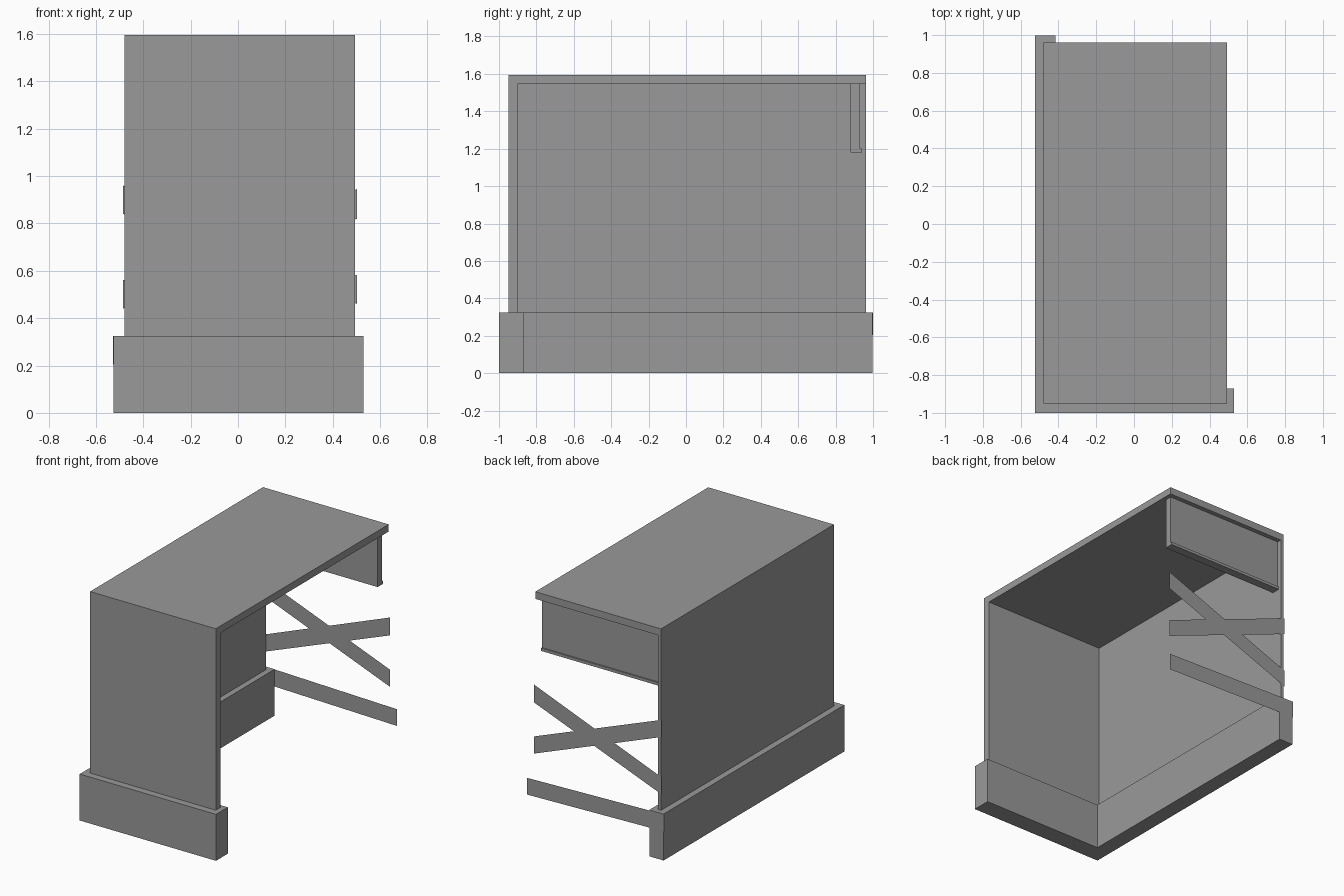
import bpy

cube = bpy.data.objects.get("Cube")
if cube:
    bpy.data.objects.remove(cube, do_unlink=True)

grey = bpy.data.materials.new("plain_grey")
grey.use_nodes = True
colour = (0.32, 0.32, 0.32, 1)
grey.diffuse_color = colour
grey.node_tree.nodes["Principled BSDF"].inputs["Base Color"].default_value = colour


def add_mesh(name, verts, faces):
    mesh = bpy.data.meshes.new(name)
    mesh.from_pydata(verts, [], faces)
    mesh.materials.append(grey)
    obj = bpy.data.objects.new(name, mesh)
    bpy.context.collection.objects.link(obj)
    return obj


def prism(name, outline, z0, z1):
    """Extrude an anticlockwise plan outline from z0 up to z1."""
    n = len(outline)
    verts = [(x, y, z) for z in (z0, z1) for x, y in outline]
    sides = [(i, (i + 1) % n, (i + 1) % n + n, i + n) for i in range(n)]
    caps = [tuple(reversed(range(n))), tuple(range(n, 2 * n))]
    return add_mesh(name, verts, sides + caps)


def box(name, x0, x1, y0, y1, z0, z1):
    return prism(name, [(x0, y0), (x1, y0), (x1, y1), (x0, y1)], z0, z1)


def corner(x0, x1, y0, y1, side, front):
    """L-shaped plan: a front run and a run along the -x side."""
    return [(x0, y0), (x1, y0), (x1, y0 + front), (x0 + side, y0 + front),
            (x0 + side, y1), (x0, y1)]


def strip(name, stations):
    """Thin band through stations of (x, y, bottom z, top z)."""
    verts = [p for x, y, lo, hi in stations for p in ((x, y, lo), (x, y, hi))]
    faces = [(2 * i, 2 * i + 1, 2 * i + 3, 2 * i + 2)
             for i in range(len(stations) - 1)]
    return add_mesh(name, verts, faces)


# Counter: plinth, upright walls and worktop
PLINTH_TOP, TOP_UNDER = 0.325, 1.545
prism("plinth", corner(-0.525, 0.53, -1.0, 0.998, 0.11, 0.13), 0, PLINTH_TOP)
prism("walls", corner(-0.48, 0.493, -0.95, 0.962, 0.024, 0.05),
      PLINTH_TOP, TOP_UNDER)
box("worktop", -0.48, 0.493, -0.95, 0.962, TOP_UNDER, 1.595)

# Hanging panel with a small lip under the open end
box("hanging_panel", -0.456, 0.465, 0.88, 0.93, 1.18, TOP_UNDER)
box("panel_lip", -0.456, 0.465, 0.93, 0.94, 1.18, 1.20)

# Crossed barrier bands over the open end
strip("falling_band", [(-0.485, 0.963, 0.84, 0.96), (0.503, 0.963, 0.46, 0.58)])
strip("rising_band", [(-0.485, 0.965, 0.44, 0.56), (0.503, 0.965, 0.82, 0.945)])

# Low band, folded round the plinth corner with a slanted end
low = strip("low_band", [(0.53, 1.0, 0.18, 0.297), (-0.528, 1.0, 0.205, 0.325),
                         (-0.528, 0.68, 0.13, 0.24)])
low.data.vertices[4].co.y = 0.65
low.data.vertices[5].co.y = 0.71
